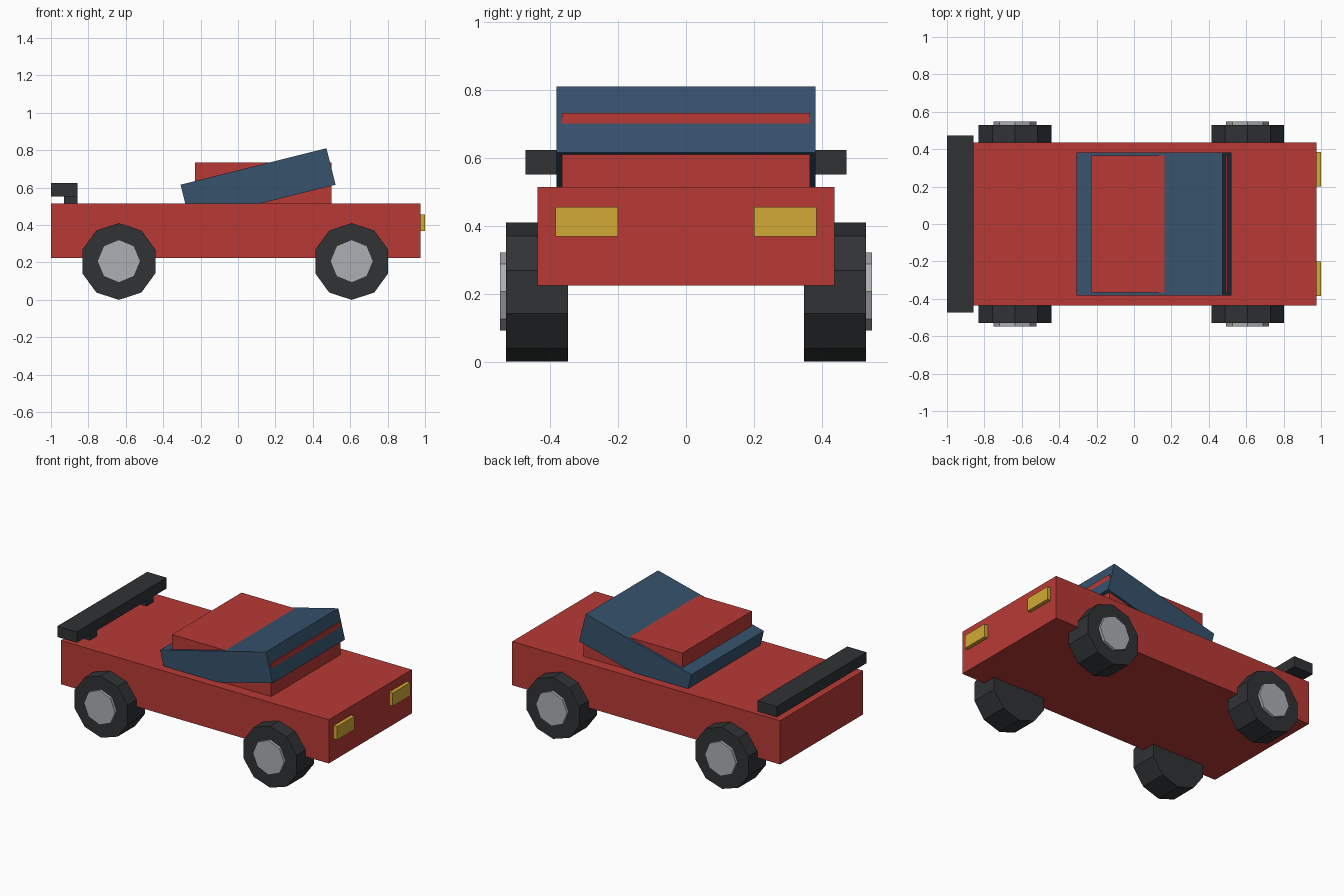
import bpy
from math import pi

if "Cube" in bpy.data.objects:
    bpy.data.objects.remove(bpy.data.objects["Cube"])


def material(name, rgb):
    m = bpy.data.materials.new(name)
    m.diffuse_color = (*rgb, 1)
    m.use_nodes = True
    m.node_tree.nodes["Principled BSDF"].inputs["Base Color"].default_value = m.diffuse_color
    return m


RED = material("red paint", (0.48, 0.042, 0.036))
BLUE = material("blue glass", (0.037, 0.084, 0.15))
BLACK = material("black rubber", (0.03, 0.032, 0.035))
SILVER = material("silver metal", (0.42, 0.43, 0.45))
YELLOW = material("yellow lamp", (0.65, 0.40, 0.036))


def box(name, x, y, z, mat, tilt=0):
    """Box from (min, max) ranges, optionally tilted about its centre on y."""
    bpy.ops.mesh.primitive_cube_add(
        size=1, location=[sum(r) / 2 for r in (x, y, z)], rotation=(0, tilt, 0))
    o = bpy.context.object
    o.name = name
    o.scale = [r[1] - r[0] for r in (x, y, z)]
    o.data.materials.append(mat)


def disc(name, sides, radius, x, z, y0, y1, mat):
    """Prism lying along y with one corner pointing straight up."""
    bpy.ops.mesh.primitive_cylinder_add(
        vertices=sides, radius=radius, depth=abs(y1 - y0),
        location=(x, (y0 + y1) / 2, z), rotation=(pi / 2, 0, 0))
    o = bpy.context.object
    o.name = name
    o.data.materials.append(mat)


# body and cabin
box("body", (-1, 0.975), (-0.437, 0.437), (0.224, 0.515), RED)
box("cabin", (-0.23, 0.5), (-0.366, 0.366), (0.50, 0.733), RED)

# tilted window block passing through the cabin
box("windows", (0.107 - 0.402, 0.107 + 0.402), (-0.381, 0.381),
    (0.515, 0.716), BLUE, tilt=-0.245)

# rear wing
box("spoiler", (-1, -0.857), (-0.473, 0.473), (0.552, 0.624), BLACK)

for s, side in ((-1, "right"), (1, "left")):
    # wing posts and headlights
    box(f"spoiler_post_{side}", (-0.93, -0.857), sorted((s * 0.26, s * 0.335)),
        (0.50, 0.56), BLACK)
    box(f"headlight_{side}", (0.95, 1), sorted((s * 0.2, s * 0.385)),
        (0.368, 0.456), YELLOW)
    # wheels with hubs
    for x, end in ((-0.637, "rear"), (0.608, "front")):
        disc(f"wheel_{end}_{side}", 10, 0.205, x, 0.205, s * 0.347, s * 0.53, BLACK)
        disc(f"hub_{end}_{side}", 8, 0.115, x, 0.207, s * 0.49, s * 0.548, SILVER)
